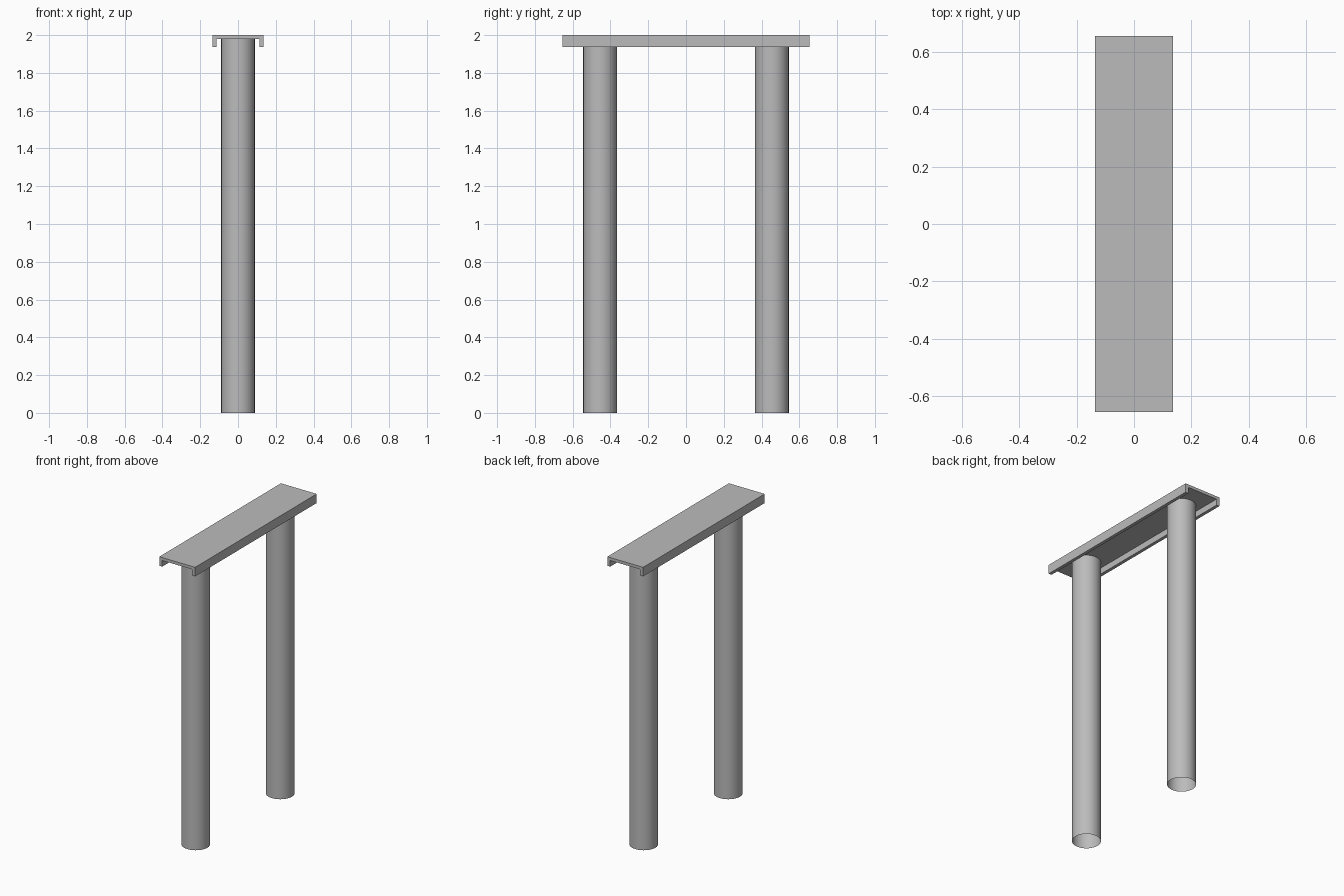
import bpy
import bmesh
import math

cube = bpy.data.objects.get("Cube")
if cube:
    bpy.data.objects.remove(cube, do_unlink=True)

grey = bpy.data.materials.new("concrete_grey")
grey.use_nodes = True
colour = (0.5, 0.5, 0.5, 1)
grey.diffuse_color = colour
grey.node_tree.nodes["Principled BSDF"].inputs["Base Color"].default_value = colour


def add_object(name, bm):
    bmesh.ops.recalc_face_normals(bm, faces=bm.faces)
    mesh = bpy.data.meshes.new(name)
    bm.to_mesh(mesh)
    bm.free()
    mesh.materials.append(grey)
    obj = bpy.data.objects.new(name, mesh)
    bpy.context.collection.objects.link(obj)
    return obj


# Cap beam: an inverted channel profile extruded along y
HALF_WIDTH, HALF_LENGTH, TOP = 0.135, 0.655, 2.0
LIP_BOTTOM, SLAB_BOTTOM, LIP = 1.938, 1.98, 0.022
half = [(HALF_WIDTH, TOP), (HALF_WIDTH, LIP_BOTTOM),
        (HALF_WIDTH - LIP, LIP_BOTTOM), (HALF_WIDTH - LIP, SLAB_BOTTOM)]
profile = half + [(-x, z) for x, z in reversed(half)]
bm = bmesh.new()
face = bm.faces.new([bm.verts.new((x, -HALF_LENGTH, z)) for x, z in profile])
extruded = bmesh.ops.extrude_face_region(bm, geom=[face], use_keep_orig=True)
moved = [v for v in extruded["geom"] if isinstance(v, bmesh.types.BMVert)]
bmesh.ops.translate(bm, verts=moved, vec=(0, 2 * HALF_LENGTH, 0))
add_object("cap_beam", bm)

# Round columns: open-ended tubes reaching the underside of the slab
RADIUS, SPACING = 0.089, 0.455
for name, y in (("front_column", -SPACING), ("back_column", SPACING)):
    bm = bmesh.new()
    bmesh.ops.create_cone(bm, cap_ends=False, segments=32, radius1=RADIUS,
                          radius2=RADIUS, depth=SLAB_BOTTOM)
    column = add_object(name, bm)
    column.location = (0, y, SLAB_BOTTOM / 2)
    bpy.ops.object.select_all(action="DESELECT")
    column.select_set(True)
    bpy.context.view_layer.objects.active = column
    bpy.ops.object.shade_smooth_by_angle(angle=math.radians(30))
